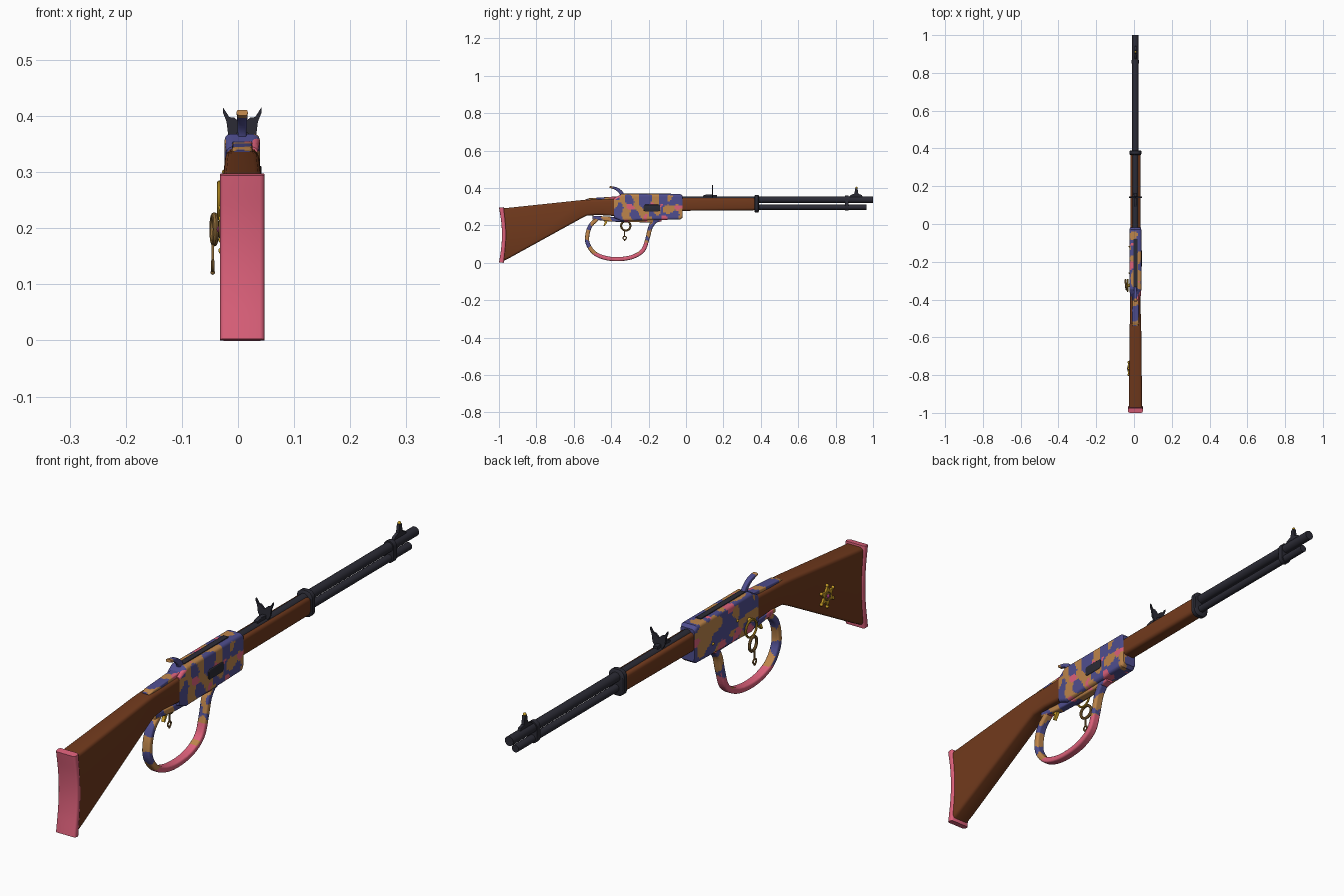
import bpy, bmesh, math
from mathutils import Vector, noise

if "Cube" in bpy.data.objects:
    bpy.data.objects.remove(bpy.data.objects["Cube"])

CX = 0.0075  # centre line of the rifle (trinkets hang on the left)


def material(name, rgb):
    m = bpy.data.materials.new(name)
    m.diffuse_color = [(v / 255) ** 2.2 for v in rgb] + [1]
    m.use_nodes = True
    m.node_tree.nodes["Principled BSDF"].inputs["Base Color"].default_value = m.diffuse_color
    return m


WOOD = material("walnut brown", (112, 60, 34))
METAL = material("gunmetal", (47, 47, 56))
PINK = material("pink", (220, 97, 122))
BLUE = material("violet blue", (80, 79, 142))
TAN = material("tan", (188, 132, 76))
GOLD = material("gold", (205, 160, 45))
BRONZE = material("bronze", (138, 104, 58))
MAGENTA = material("magenta", (165, 60, 125))


def finish(name, bm, mat):
    bmesh.ops.recalc_face_normals(bm, faces=bm.faces[:])
    me = bpy.data.meshes.new(name)
    bm.to_mesh(me)
    bm.free()
    ob = bpy.data.objects.new(name, me)
    bpy.context.collection.objects.link(ob)
    me.materials.append(mat)
    return ob


def smooth_path(pts, n=6):
    """Catmull-Rom through tuples of any length."""
    p = [Vector(q) for q in pts]
    p = [2 * p[0] - p[1]] + p + [2 * p[-1] - p[-2]]
    out = []
    for i in range(1, len(p) - 2):
        a, b, c, d = p[i - 1:i + 3]
        for k in range(n):
            t = k / n
            out.append((2 * b + (c - a) * t + (2 * a - 5 * b + 4 * c - d) * t * t
                        + (3 * b - a - 3 * c + d) * t ** 3) / 2)
    return out + [p[-2]]


def loft(name, st, mat, r=0.008, upright=True, x=CX, seg=3):
    """Rounded rectangles along y-z. upright: (y, top, bottom, width); else (y, z, thickness, width)."""
    bm = bmesh.new()
    rings = []
    for i, (y, a, b, w) in enumerate(st):
        if upright:
            z, h, ny, nz = (a + b) / 2, a - b, 0, 1
        else:
            z, h = a, b
            p, q = st[max(i - 1, 0)], st[min(i + 1, len(st) - 1)]
            d = math.hypot(q[0] - p[0], q[1] - p[1])
            ny, nz = -(q[1] - p[1]) / d, (q[0] - p[0]) / d
        rr = min(r, w * 0.499, h * 0.499)
        ring = []
        for c, (sx, sz) in enumerate(((1, 1), (-1, 1), (-1, -1), (1, -1))):
            for k in range(seg + 1):
                t = math.pi / 2 * (c + k / seg)
                u = sx * (w / 2 - rr) + rr * math.cos(t)
                v = sz * (h / 2 - rr) + rr * math.sin(t)
                ring.append(bm.verts.new((x + u, y + ny * v, z + nz * v)))
        rings.append(ring)
    n = len(rings[0])
    for A, B in zip(rings, rings[1:]):
        for j in range(n):
            bm.faces.new((A[j], A[(j + 1) % n], B[(j + 1) % n], B[j]))
    bm.faces.new(rings[0])
    bm.faces.new(rings[-1])
    return finish(name, bm, mat)


def plate(name, pts, mat, axis, pos, th):
    """Extruded outline: axis 'x' takes (y, z) points, axis 'y' takes (x, z) points."""
    bm = bmesh.new()
    to = (lambda a, b, o: (o, a, b)) if axis == 'x' else (lambda a, b, o: (a, o, b))
    A, B = [[bm.verts.new(to(a, b, pos + s * th / 2)) for a, b in pts] for s in (-1, 1)]
    bm.faces.new(A)
    bm.faces.new(B)
    for i in range(len(A)):
        j = (i + 1) % len(A)
        bm.faces.new((A[i], A[j], B[j], B[i]))
    return finish(name, bm, mat)


def camo(ob, step=0.0075, rule=None):
    """Cut the surface into small cells and colour them by noise, or first by a rule."""
    bm = bmesh.new()
    bm.from_mesh(ob.data)
    for ax in range(3):
        lo, hi = min(v.co[ax] for v in bm.verts), max(v.co[ax] for v in bm.verts)
        no = [0, 0, 0]
        no[ax] = 1
        for k in range(1, int((hi - lo) / step)):
            co = [0, 0, 0]
            co[ax] = lo + k * step
            bmesh.ops.bisect_plane(bm, geom=bm.verts[:] + bm.edges[:] + bm.faces[:],
                                   plane_co=co, plane_no=no)
    for f in bm.faces:
        p = f.calc_center_median()
        a = noise.noise(p * 19 + Vector((3.3, 1.7, 5.1)))
        b = noise.noise(p * 17 + Vector((11.2, 7.9, 2.4)))
        forced = rule(p) if rule else None
        limit = 0.31 if rule is None else 0.45
        f.material_index = forced if forced is not None else 2 if b > limit else 1 if a > 0.06 else 0
    bm.to_mesh(ob.data)
    bm.free()
    for m in (TAN, PINK):
        ob.data.materials.append(m)


def tube(name, y0, y1, z, r, mat):
    bpy.ops.mesh.primitive_cylinder_add(vertices=24, radius=r, depth=y1 - y0, rotation=(math.pi / 2, 0, 0),
                                        location=(CX, (y0 + y1) / 2, z))
    ob = bpy.context.object
    ob.name = name
    ob.data.materials.append(mat)


def ring(name, x, y, z, R, r, mat, tilt=0):
    bpy.ops.mesh.primitive_torus_add(major_radius=R, minor_radius=r, major_segments=28, minor_segments=8,
                                     location=(x, y, z), rotation=(0, math.pi / 2, tilt))
    ob = bpy.context.object
    ob.name = name
    ob.data.materials.append(mat)


def bead(name, x, y, z, r, mat):
    bpy.ops.mesh.primitive_uv_sphere_add(segments=12, ring_count=8, radius=r, location=(x, y, z))
    ob = bpy.context.object
    ob.name = name
    ob.data.materials.append(mat)


# wooden stock, butt plate and fore-end
loft("stock", [(-0.972, .292, .012, .070), (-0.94, .295, .028, .070), (-0.57, .334, .232, .062),
               (-0.53, .337, .252, .060), (-0.47, .338, .256, .056), (-0.375, .342, .25, .056)], WOOD, r=.012)
loft("butt_plate", smooth_path([(-.987, .001, .025, .079), (-.977, .08, .022, .079), (-.973, .15, .022, .079),
                                (-.977, .22, .022, .079), (-.987, .296, .025, .079)]), PINK, upright=False)
loft("fore_end", [(-.02, .346, .278, .054), (.36, .346, .281, .054), (.37, .343, .285, .05)], WOOD, r=.012)

# barrel, magazine tube and bands
tube("barrel", -.03, 1.0, .337, .017, METAL)
tube("magazine_tube", .36, .965, .297, .0135, METAL)
loft("rear_band", [(.366, .357, .275, .056), (.37, .363, .269, .062), (.386, .363, .269, .062),
                   (.39, .357, .275, .056)], METAL, r=.024, seg=6)
loft("front_band", [(.85, .359, .28, .04), (.868, .359, .28, .04)], METAL, r=.02, seg=6)

# sights
loft("rear_sight_base", [(.09, .359, .348, .016), (.11, .366, .35, .016), (.165, .362, .348, .018)], METAL, r=.002)
half = [(.008, .392), (.014, .397), (.023, .398), (.034, .415), (.034, .405), (.028, .39), (.025, .366), (.016, .35)]
plate("rear_sight_leaf", [(CX, .384)] + [(CX + a, b) for a, b in half] + [(CX - a, b) for a, b in half[::-1]],
      METAL, 'y', .142, .007)
plate("front_sight", [(.87, .35), (.945, .35), (.94, .362), (.922, .368), (.917, .398), (.905, .398), (.9, .37),
                      (.88, .362)], METAL, 'x', CX, .011)
bead("front_sight_bead", CX, .911, .401, .006, GOLD)

# camouflaged action: receiver, tangs, hammer and lever loop
receiver = loft("receiver", [(-.385, .345, .24, .056), (-.345, .368, .224, .063), (-.03, .368, .232, .063),
                             (-.018, .358, .242, .056)], BLUE, r=.011)
camo(receiver)
camo(loft("upper_tang", [(-.54, .338, .325, .03), (-.52, .345, .325, .036), (-.37, .355, .33, .036)], BLUE, r=.004))
camo(loft("lower_tang", [(-.5, .252, .232, .03), (-.4, .246, .22, .032), (-.16, .24, .215, .034),
                         (-.13, .236, .222, .03)], BLUE, r=.006))
camo(loft("hammer", smooth_path([(-.335, .35, .026, .016), (-.35, .378, .02, .016), (-.375, .397, .015, .018),
                                 (-.408, .406, .01, .02)]), BLUE, r=.004, upright=False),
     rule=lambda p: 1 if p.y < -.395 else 0)
camo(loft("lever_loop", smooth_path([
    (-.47, .238, .02, .032), (-.51, .2, .022, .032), (-.527, .15, .022, .032), (-.524, .1, .022, .032),
    (-.487, .05, .022, .032), (-.425, .025, .022, .032), (-.355, .02, .022, .032), (-.285, .032, .022, .032),
    (-.23, .067, .022, .032), (-.206, .13, .022, .032), (-.19, .19, .024, .032), (-.165, .228, .026, .032)]),
    BLUE, r=.007, upright=False),
    rule=lambda p: 2 if p.z < .05 or (p.y > -.25 and p.z < .11) else None)
plate("trigger", [(-.445, .235), (-.415, .235), (-.422, .215), (-.436, .195), (-.442, .198), (-.434, .217)],
      GOLD, 'x', CX, .012)

# dark details on the receiver
loft("bolt_slot", [(-.335, .371, .362, .022), (-.08, .371, .362, .022)], METAL, r=.002)
loft("loading_gate", [(-.226, .305, .28, .006), (-.218, .311, .274, .007), (-.148, .311, .274, .007),
                      (-.14, .305, .28, .006)], METAL, r=.003, x=CX + .031)

# left side studs, saddle ring and charm
bead("side_stud_upper", CX - .031, -.26, .3, .005, GOLD)
bead("side_stud_lower", CX - .031, -.12, .27, .005, GOLD)
bead("saddle_stud", CX - .033, -.325, .278, .009, GOLD)
ring("saddle_ring", CX - .041, -.325, .25, .031, .004, GOLD)
ring("charm_ring", CX - .05, -.322, .198, .025, .0055, BRONZE, .12)
loft("charm_link", [(-.331, .176, .14, .004), (-.325, .176, .14, .004)], BRONZE, r=.001, x=-.045)
ring("charm_eye", -.045, -.328, .133, .009, .003, BRONZE)
bead("charm_tip", -.045, -.328, .121, .004, BRONZE)

# star badge on the stock
sx, sy, sz = CX - .0365, -.765, .198
pts = []
for k in range(12):
    t = math.pi / 2 + k * math.pi / 6
    R = .021 if k % 2 else .038
    pts.append((sy + R * math.cos(t), sz + R * math.sin(t)))
    if k % 2 == 0:
        bead("star_tip_%d" % (k // 2), sx, pts[-1][0], pts[-1][1], .006, GOLD)
badge = plate("star_badge", pts, GOLD, 'x', sx, .007)
badge.rotation_euler = (0, 0, 0)
ring("star_rim", sx - .003, sy, sz, .014, .0025, BRONZE)
bead("star_gem", sx - .001, sy, sz, .008, MAGENTA)

# shading
bpy.ops.object.select_all(action='SELECT')
bpy.context.view_layer.objects.active = receiver
bpy.ops.object.shade_smooth_by_angle(angle=math.radians(35))
